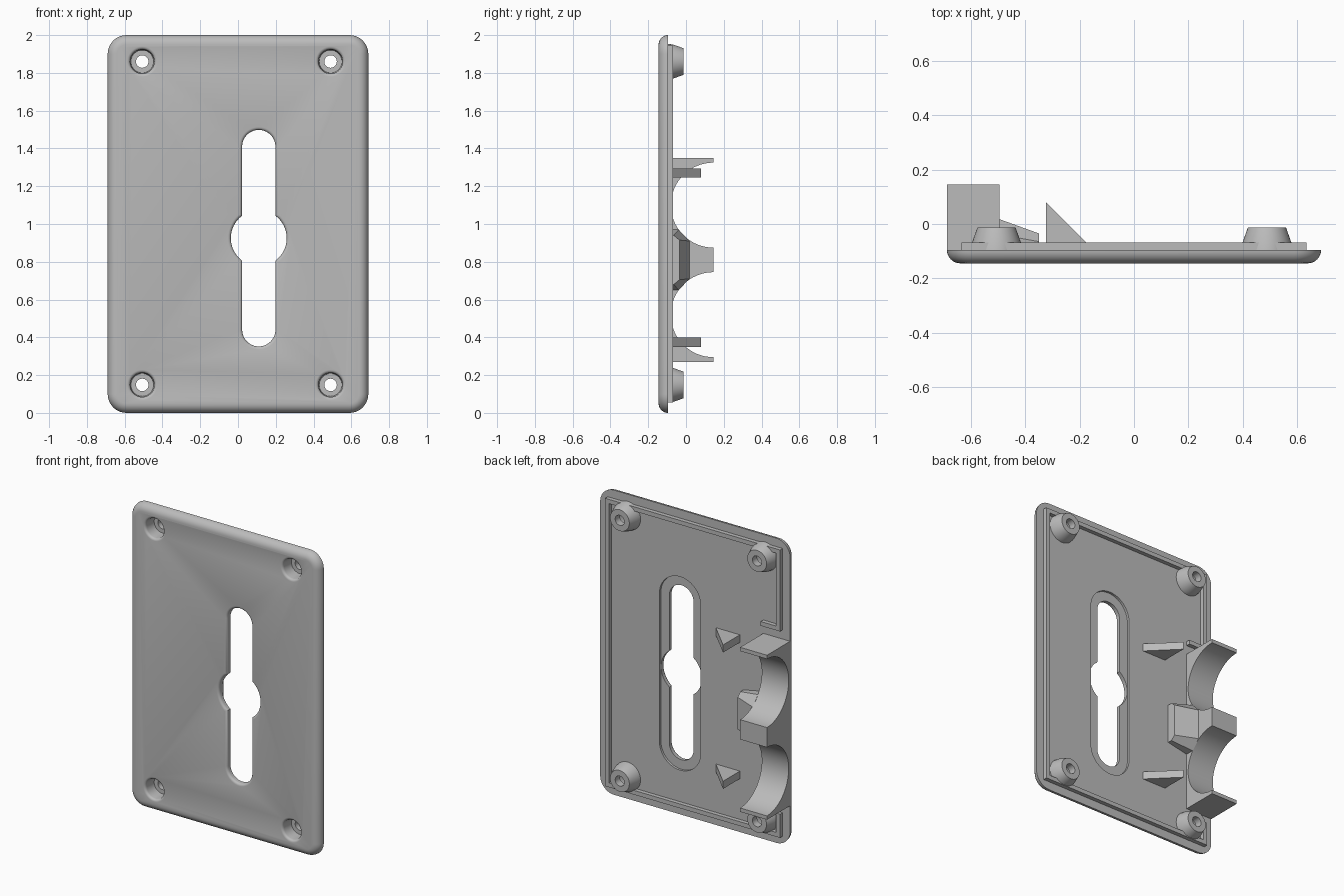
import bpy, bmesh, math

if "Cube" in bpy.data.objects:
    bpy.data.objects.remove(bpy.data.objects["Cube"])

gray = bpy.data.materials.new("plain gray")
gray.diffuse_color = (0.5, 0.5, 0.5, 1)
gray.use_nodes = True
gray.node_tree.nodes["Principled BSDF"].inputs["Base Color"].default_value = gray.diffuse_color

FRONT, BACK, LIP = -0.145, -0.095, -0.068   # plate front, plate back, lip top
MID_Z = 0.81                                # mirror height of the cradle


def finish(name, bm):
    bmesh.ops.recalc_face_normals(bm, faces=bm.faces)
    mesh = bpy.data.meshes.new(name)
    bm.to_mesh(mesh)
    bm.free()
    mesh.materials.append(gray)
    ob = bpy.data.objects.new(name, mesh)
    bpy.context.collection.objects.link(ob)
    return ob


def loft(name, rings):
    """Closed solid through rings of 3D points with equal counts."""
    bm = bmesh.new()
    loops = [[bm.verts.new(p) for p in ring] for ring in rings]
    n = len(loops[0])
    for a, b in zip(loops, loops[1:]):
        for i in range(n):
            bm.faces.new((a[i], a[(i + 1) % n], b[(i + 1) % n], b[i]))
    bm.faces.new(loops[0])
    bm.faces.new(loops[-1])
    return finish(name, bm)


def at_y(outline, y):
    return [(x, y, z) for x, z in outline]


def box(name, x0, x1, y0, y1, z0, z1):
    rect = [(x0, z0), (x1, z0), (x1, z1), (x0, z1)]
    return loft(name, [at_y(rect, y0), at_y(rect, y1)])


def arc(cx, cz, r, a0, a1, n):
    return [(cx + r * math.cos(a0 + (a1 - a0) * i / n),
             cz + r * math.sin(a0 + (a1 - a0) * i / n)) for i in range(n + 1)]


def circle(cx, cz, r, n=40):
    return arc(cx, cz, r, 0, math.tau, n)[:-1]


def rounded_rect(inset):
    pts = []
    for k, (sx, sz) in enumerate([(1, 1), (-1, 1), (-1, -1), (1, -1)]):
        a = k * math.pi / 2
        pts += arc(sx * 0.59, 1 + sz * 0.9, 0.1 - inset, a, a + math.pi / 2, 10)
    return pts


def stadium(hw):
    return (arc(0.11, 1.41, hw, 0, math.pi, 24) +
            arc(0.11, 0.44, hw, math.pi, math.tau, 24))


def keyhole(o):
    """Long slot with a round opening halfway, grown outward by o."""
    hw, r = 0.088 + o, 0.148 + o
    a = math.acos(hw / r)
    return (arc(0.11, 1.41, hw, 0, math.pi, 24) +
            arc(0.11, 0.925, r, math.pi - a, math.pi + a, 16) +
            arc(0.11, 0.44, hw, math.pi, math.tau, 24) +
            arc(0.11, 0.925, r, -a, a, 16))


def cut(ob, cutters):
    bpy.context.view_layer.objects.active = ob
    for c in cutters:
        m = ob.modifiers.new("cut", 'BOOLEAN')
        m.operation, m.solver, m.object = 'DIFFERENCE', 'EXACT', c
        bpy.ops.object.modifier_apply(modifier=m.name)


def fillet(r, n):
    """Offsets and depths of a rounded front edge."""
    return [(r * (1 - math.sin(i / n * math.pi / 2)),
             FRONT + r * (1 - math.cos(i / n * math.pi / 2))) for i in range(n + 1)]


# Face plate with rounded front edge
plate = loft("face_plate",
             [at_y(rounded_rect(o), y) for o, y in fillet(0.05, 8)])

# Cutters: keyhole slot, shallow recess behind it
slot = loft("slot_cutter", [at_y(keyhole(0.016), -0.2)] +
            [at_y(keyhole(o), y) for o, y in fillet(0.016, 4)] +
            [at_y(keyhole(0), 0)])
recess = loft("recess_cutter", [at_y(stadium(0.15), -0.11),
                                at_y(stadium(0.15), 0)])
cutters = [slot, recess]

# Screw bosses with countersunk fronts and through holes
bosses = []
for x, sx in ((-0.507, "left"), (0.49, "right")):
    for z, sz in ((0.148, "lower"), (1.86, "upper")):
        boss = loft(f"screw_boss_{sz}_{sx}",
                    [at_y(circle(x, z, 0.095), BACK - 0.01),
                     at_y(circle(x, z, 0.09), LIP),
                     at_y(circle(x, z, 0.07), -0.012)])
        sink = loft("sink_cutter", [at_y(circle(x, z, 0.08), -0.2)] +
                    [at_y(circle(x, z, 0.064 + o), y) for o, y in fillet(0.016, 4)] +
                    [at_y(circle(x, z, 0.06), -0.06)])
        hole = loft("hole_cutter", [at_y(circle(x, z, 0.033), -0.2),
                                    at_y(circle(x, z, 0.033), 0.1)])
        cut(boss, [sink, hole])
        cutters += [sink, hole]
        bosses.append(boss)
cut(plate, cutters)

# Raised lip around the back, open where the cradle sits
T = 0.028
box("lip_top", -0.635, 0.635, BACK, LIP, 1.945 - T, 1.945)
box("lip_bottom", -0.635, 0.635, BACK, LIP, 0.055, 0.055 + T)
box("lip_right", 0.635 - T, 0.635, BACK, LIP, 0.055 + T, 1.945 - T)
box("lip_left_upper", -0.635, -0.635 + T, BACK, LIP, 1.41, 1.945 - T)
box("lip_left_lower", -0.635, -0.635 + T, BACK, LIP, 0.055 + T, 0.21)
box("lip_return_upper", -0.635 + T, -0.495, BACK, LIP, 1.41, 1.41 + T)

# Cradle block with two round channels along x
prof = [(BACK, 0.27), (0.145, 0.27)]
for cz in (0.52, 1.10):
    prof += [(0.145 + y, z) for y, z in
             arc(0, cz, 0.225, 1.5 * math.pi, 0.5 * math.pi, 32)]
prof += [(0.145, 1.35), (BACK, 1.35)]
loft("cradle_block", [[(x, y, z) for y, z in prof] for x in (-0.69, -0.495)])

# Sloped buttress against the middle of the cradle
def section(x, top, wide, narrow):
    return [(x, BACK, MID_Z - wide), (x, (top + BACK) / 2, MID_Z - wide),
            (x, top, MID_Z - narrow), (x, top, MID_Z + narrow),
            (x, (top + BACK) / 2, MID_Z + wide), (x, BACK, MID_Z + wide)]


loft("cradle_buttress", [section(-0.497, 0.018, 0.16, 0.1),
                         section(-0.35, -0.035, 0.13, 0.105)])

# Triangular stop ribs
tri = [(-0.325, BACK), (-0.15, BACK), (-0.325, 0.08)]
for name, z0 in (("lower", 0.35), ("upper", 1.245)):
    loft(f"stop_rib_{name}", [[(x, y, z) for x, y in tri] for z in (z0, z0 + 0.05)])

# Remove cutters and shade
for c in cutters:
    bpy.data.objects.remove(c)
bpy.ops.object.select_all(action='DESELECT')
for ob in bpy.context.collection.objects:
    ob.select_set(True)
bpy.context.view_layer.objects.active = plate
bpy.ops.object.shade_smooth_by_angle(angle=math.radians(30))
